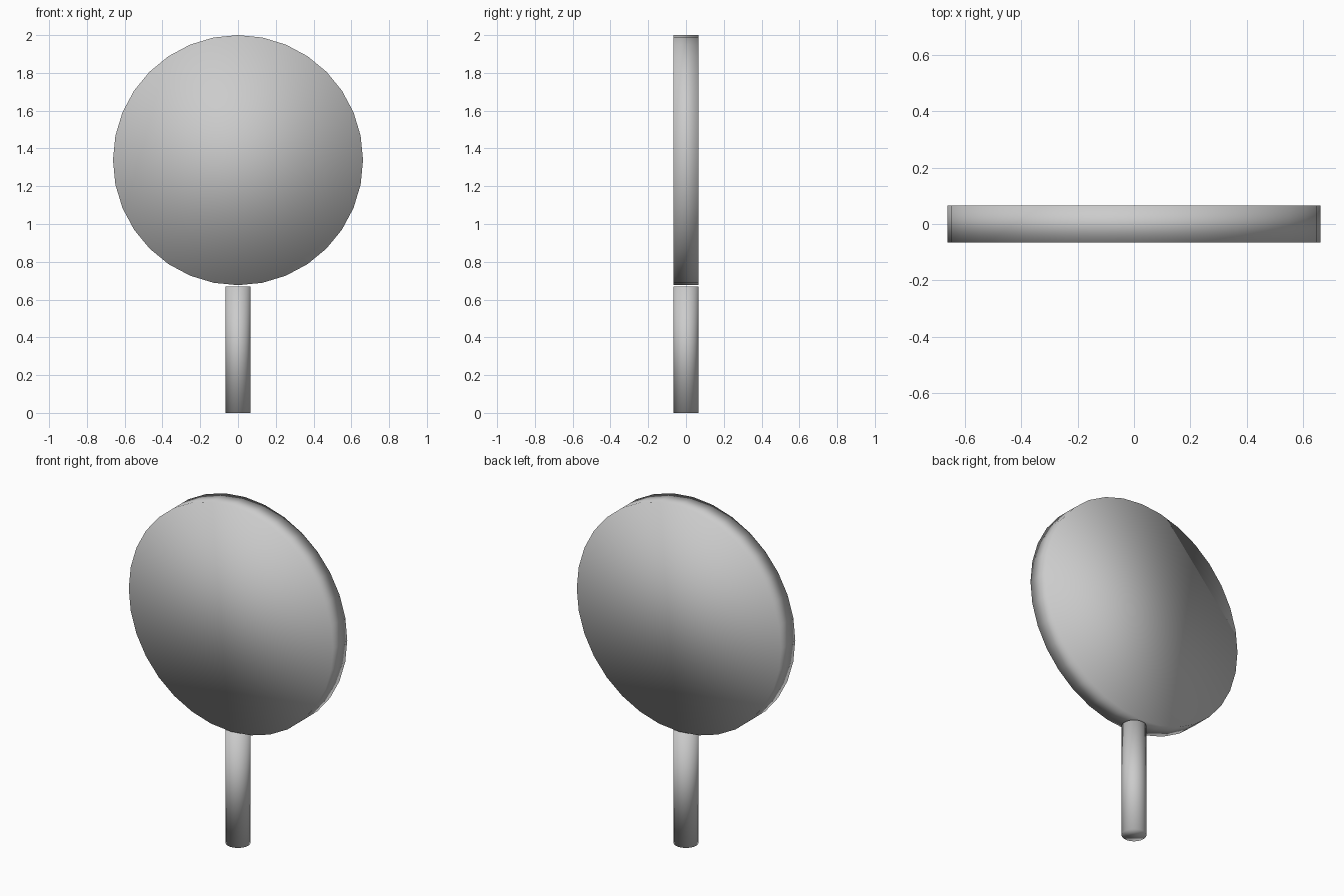
import bpy
import math

if "Cube" in bpy.data.objects:
    bpy.data.objects.remove(bpy.data.objects["Cube"])


def cylinder(name, radius, depth, z, tilt=0.0):
    bpy.ops.mesh.primitive_cylinder_add(vertices=32, radius=radius, depth=depth,
                                        location=(0, 0, z), rotation=(tilt, 0, 0))
    obj = bpy.context.object
    obj.name = name
    bpy.ops.object.transform_apply(location=False, rotation=True, scale=True)
    bpy.ops.object.shade_smooth()
    return obj


# Upright stick
cylinder("stick", 0.066, 0.668, 0.334)

# Round disc standing on edge, just above the stick
cylinder("disc", 0.662, 0.132, 1.338, math.pi / 2)
